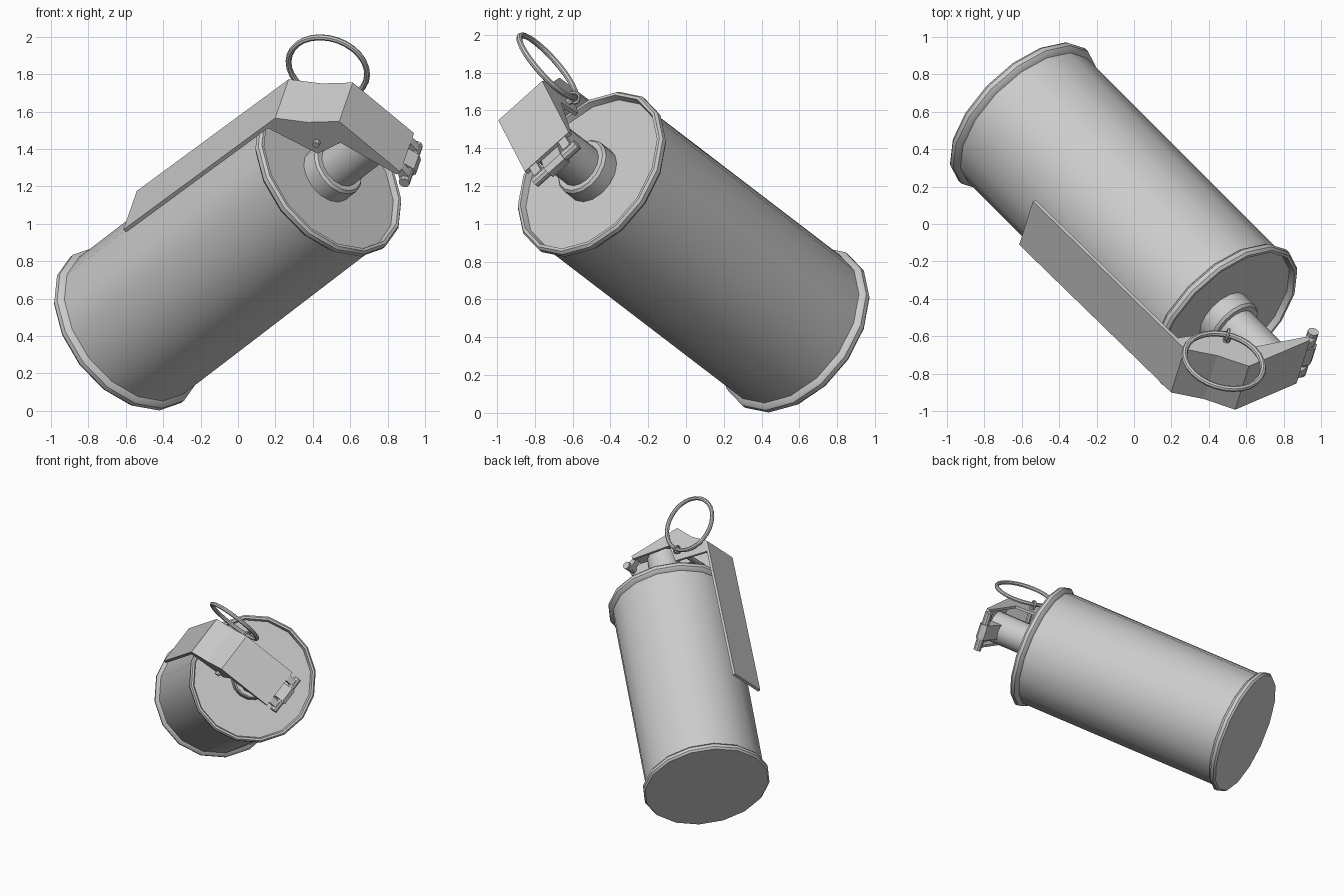
import bpy, bmesh, math
from mathutils import Vector, Matrix

if "Cube" in bpy.data.objects:
    bpy.data.objects.remove(bpy.data.objects["Cube"])

# Leaning frame: X across the lever, Y from the axis out to the lever, Z along the canister.
# Origin is the centre of the canister's top rim.
W = Vector((0.622, -0.622, 0.476)).normalized()
U = Vector((-0.75, -0.297, 0.594))
U = (U - W * U.dot(W)).normalized()
V = U.cross(W)
FRAME = Matrix.Translation((0.50, -0.515, 1.275)) @ Matrix((V, U, W)).transposed().to_4x4()

metal = bpy.data.materials.new("grey metal")
metal.diffuse_color = (0.6, 0.6, 0.6, 1)
metal.use_nodes = True
metal.node_tree.nodes["Principled BSDF"].inputs["Base Color"].default_value = metal.diffuse_color


def finish(name, bm, smooth=False):
    bmesh.ops.recalc_face_normals(bm, faces=bm.faces)
    bm.transform(FRAME)
    me = bpy.data.meshes.new(name)
    bm.to_mesh(me)
    bm.free()
    me.materials.append(metal)
    ob = bpy.data.objects.new(name, me)
    bpy.context.collection.objects.link(ob)
    if smooth:
        bpy.ops.object.select_all(action='DESELECT')
        ob.select_set(True)
        bpy.context.view_layer.objects.active = ob
        bpy.ops.object.shade_smooth_by_angle(angle=math.radians(35))
    return ob


def lathe(name, profile, n=16, axis=Matrix()):
    """Spin (radius, height) points; end rings are capped."""
    bm = bmesh.new()
    rings = [[bm.verts.new(axis @ Vector((r * math.cos(2 * math.pi * i / n),
                                          r * math.sin(2 * math.pi * i / n), h)))
              for i in range(n)] for r, h in profile]
    for a, b in zip(rings, rings[1:]):
        for i in range(n):
            j = (i + 1) % n
            bm.faces.new((a[i], a[j], b[j], b[i]))
    bm.faces.new(rings[0])
    bm.faces.new(rings[-1])
    return finish(name, bm, True)


def prism(name, outline, x0, x1):
    """Extrude an outline of (outward, along-axis) points across the lever."""
    bm = bmesh.new()
    face = bm.faces.new([bm.verts.new((x0, u, w)) for u, w in outline])
    geo = bmesh.ops.extrude_face_region(bm, geom=[face])["geom"]
    bmesh.ops.translate(bm, vec=(x1 - x0, 0, 0),
                        verts=[g for g in geo if isinstance(g, bmesh.types.BMVert)])
    return finish(name, bm)


def cross_rod(name, u, w, r, x0, x1, n=10):
    axis = Matrix.Translation((0, u, w)) @ Matrix.Rotation(math.pi / 2, 4, 'Y')
    return lathe(name, [(r, x0), (r, x1)], n, axis)


def torus(name, centre, R, r, n, m, turn=Matrix()):
    bm = bmesh.new()
    rings = []
    for i in range(n):
        a = 2 * math.pi * i / n
        rings.append([])
        for k in range(m):
            b = 2 * math.pi * k / m
            d = R + r * math.cos(b)
            p = Vector((r * math.sin(b), d * math.cos(a), d * math.sin(a)))
            rings[-1].append(bm.verts.new(Vector(centre) + turn @ p))
    for i in range(n):
        a, b = rings[i], rings[(i + 1) % n]
        for k in range(m):
            j = (k + 1) % m
            bm.faces.new((a[k], a[j], b[j], b[k]))
    return finish(name, bm, True)


# Canister with rolled rims and a recessed lid
L = 1.785
lathe("canister", [(0.478, -L), (0.49, -L + 0.015), (0.49, -L + 0.04), (0.478, -L + 0.055),
                   (0.46, -L + 0.065), (0.46, -0.065), (0.478, -0.055), (0.49, -0.04),
                   (0.49, -0.015), (0.478, 0), (0.462, 0), (0.452, -0.035)])

# Fuse neck with its collar
lathe("collar", [(0.162, -0.04), (0.162, 0.055), (0.15, 0.07), (0.12, 0.07)])
lathe("neck", [(0.122, 0.05), (0.122, 0.40)])

# Safety lever: bent sheet running down the side
HALF = 0.16
prism("lever", [(0.533, -1.09), (0.512, 0.19), (0.378, 0.31), (0.272, 0.452), (-0.175, 0.44),
                (-0.175, 0.418), (0.262, 0.43), (0.362, 0.295), (0.49, 0.18), (0.511, -1.09)],
      -HALF, HALF)

# Folded side flanges of the lever head
flange = [(0.505, 0.10), (0.508, 0.188), (0.374, 0.307), (0.269, 0.448), (-0.172, 0.437),
          (-0.172, 0.41), (0.17, 0.34), (0.20, 0.18)]
for side, s in (("left", -1), ("right", 1)):
    prism(side + "_flange", flange, s * HALF, s * (HALF - 0.02))
    # Ears joining the lever to the hinge axle
    prism(side + "_hinge_ear", [(-0.16, 0.44), (-0.235, 0.425), (-0.255, 0.385),
                                (-0.225, 0.365), (-0.16, 0.415)], s * 0.13, s * 0.08)

# Hinge axle and the neck hook holding it
cross_rod("hinge_axle", -0.24, 0.392, 0.03, -0.155, 0.155)
prism("neck_hook", [(-0.10, 0.31), (-0.22, 0.345), (-0.27, 0.36), (-0.28, 0.41),
                    (-0.25, 0.43), (-0.10, 0.40)], -0.06, 0.06)

# Safety pin, its small eye and the pull ring
cross_rod("safety_pin", 0.255, 0.24, 0.02, -0.185, 0.185, 8)
torus("pin_eye", (0.20, 0.255, 0.235), 0.028, 0.009, 12, 6,
      Matrix.Rotation(math.pi / 2, 3, Vector((0, 1, 1)).normalized()))
torus("pull_ring", (0.20, 0.41, 0.389), 0.216, 0.016, 28, 8)
